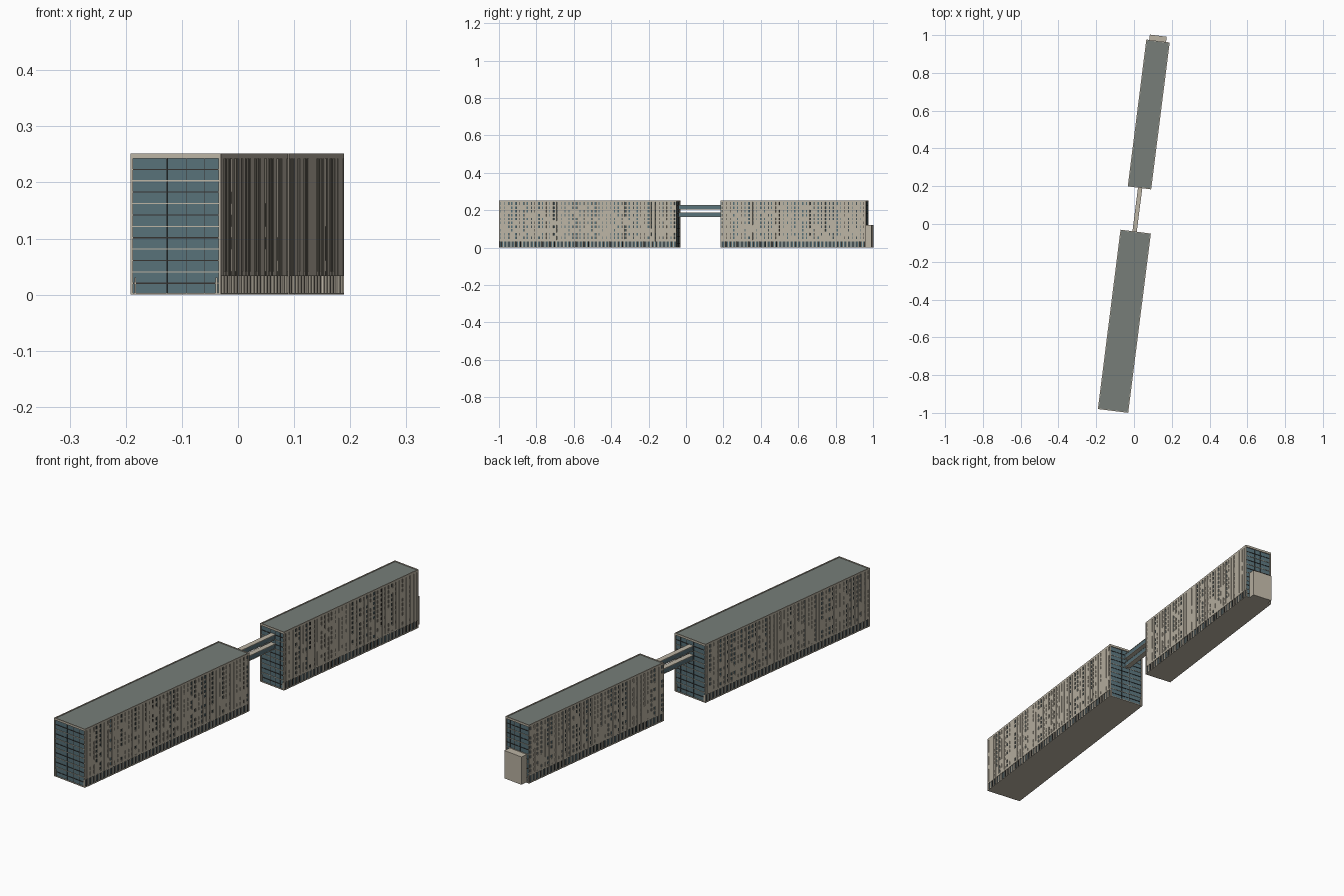
import bpy, bmesh, math, random
from mathutils import Matrix, Vector

if "Cube" in bpy.data.objects:
    bpy.data.objects.remove(bpy.data.objects["Cube"])

random.seed(4)
ANGLE = math.radians(-7.2)
HEIGHT = 0.252
FLOOR = 0.0203
RELIEF = 0.004


def material(name, rgb):
    m = bpy.data.materials.new(name)
    m.diffuse_color = (*[(c / 255) ** 2.2 for c in rgb], 1)
    m.use_nodes = True
    m.node_tree.nodes["Principled BSDF"].inputs["Base Color"].default_value = m.diffuse_color
    return m


CONCRETE = material("beige concrete", (186, 178, 162))
GLASS = material("blue grey glass", (88, 112, 120))
ROOF = material("grey roof", (118, 125, 120))
DARK = material("dark metal", (56, 54, 52))


class Part:
    """Collects boxes, given by min and max corners, into one object."""

    def __init__(self, name, mat, place):
        self.name, self.mat, self.place, self.bm = name, mat, place, bmesh.new()

    def box(self, x0, x1, y0, y1, z0, z1):
        size = Vector((x1 - x0, y1 - y0, z1 - z0))
        mid = Vector((x0 + x1, y0 + y1, z0 + z1)) / 2
        bmesh.ops.create_cube(self.bm, size=1,
                              matrix=Matrix.Translation(mid) @ Matrix.Diagonal((*size, 1)))

    def side_box(self, side, x0, x1, *rest):
        self.box(*sorted((side * x0, side * x1)), *rest)

    def finish(self):
        me = bpy.data.meshes.new(self.name)
        self.bm.to_mesh(me)
        self.bm.free()
        me.materials.append(self.mat)
        ob = bpy.data.objects.new(self.name, me)
        ob.matrix_world = self.place
        bpy.context.collection.objects.link(ob)


def placed(x, y):
    return Matrix.Translation((x, y, 0)) @ Matrix.Rotation(ANGLE, 4, "Z")


def block(name, x, y, width, length):
    place = placed(x, y)
    w, l, r = width / 2, length / 2, RELIEF
    parts = {k: Part(f"{name}_{k}", m, place) for k, m in (
        ("glass_core", GLASS), ("roof", ROOF), ("base_slab", CONCRETE), ("parapet", CONCRETE),
        ("piers", CONCRETE), ("spandrels", CONCRETE), ("ground_columns", CONCRETE),
        ("end_frames", CONCRETE), ("end_floor_lines", CONCRETE), ("dark_lines", DARK))}
    parts["glass_core"].box(-w + r, w - r, -l + r, l - r, 0.003, 0.247)
    parts["roof"].box(-w + r, w - r, -l + r, l - r, 0.247, 0.249)
    parts["base_slab"].box(-w, w, -l, l, 0, 0.003)

    # Parapet ring
    for s in (-1, 1):
        parts["parapet"].side_box(s, w - r, w, -l, l, 0.243, HEIGHT)
        y0, y1 = sorted((s * l, s * (l - r)))
        parts["parapet"].box(-w + r, w - r, y0, y1, 0.243, HEIGHT)

    # Long facades: irregular piers, floor spandrels and ground-floor columns
    bays = round(length / 0.0205)
    step = length / bays
    for s in (-1, 1):
        parts["spandrels"].side_box(s, w - r, w - 0.0005, -l + r, l - r, 0.033, 0.041)
        for f in range(2, 12):
            z = f * FLOOR + 0.0005
            parts["spandrels"].side_box(s, w - r, w - 0.0015, -l + r, l - r, z - 0.0035, z + 0.0035)
        edge = -l
        for b in range(bays):
            gap = random.choice((0.003, 0.005, 0.007, 0.0095))
            mid = -l + (b + 0.5) * step + random.uniform(-0.002, 0.002)
            parts["piers"].side_box(s, w - r, w, edge, mid - gap / 2, 0.033, 0.243)
            edge = mid + gap / 2
            # Blind panels close some windows of a bay
            for f in random.sample(range(2, 11), 2) + ([4] if b % 3 else []):
                z = f * FLOOR
                parts["spandrels"].side_box(s, w - r, w - 0.001, mid - gap / 2, mid + gap / 2,
                                            z, z + FLOOR)
            # Thin dark jamb beside the window
            parts["dark_lines"].side_box(s, w - r, w - 0.0025, edge - 0.0015, edge, 0.041, 0.243)
            yc = -l + b * step
            parts["ground_columns"].side_box(s, w - r, w - 0.001, yc, yc + 0.006, 0.003, 0.033)
            parts["dark_lines"].side_box(s, w - r, w - 0.003, yc + 0.011, yc + 0.015, 0.003, 0.033)
        parts["piers"].side_box(s, w - r, w, edge, l, 0.033, 0.243)

    # Glazed end walls: corner posts, alternating floor lines and mullions
    for e in (-1, 1):
        def end(part, x0, x1, depth, z0, z1):
            y0, y1 = sorted((e * (l - r), e * (l - r + depth)))
            parts[part].box(x0, x1, y0, y1, z0, z1)
        for s in (-1, 1):
            x0, x1 = sorted((s * w, s * (w - r)))
            end("end_frames", x0, x1, r, 0.003, 0.243)
            xp = s * (w - 0.008)
            end("end_frames", xp - 0.0015, xp + 0.0015, 0.003, 0.003, 0.031)
        for f in range(1, 12):
            z = f * FLOOR
            end("end_floor_lines" if f % 2 == 0 else "dark_lines",
                -w + r, w - r, 0.002, z - 0.001, z + 0.001)
        for t in (-0.1, 0.12, 0.32):
            end("dark_lines", width * t - 0.0006, width * t + 0.0006, 0.0015, 0.003, 0.243)
    for p in parts.values():
        p.finish()


block("long_block", -0.051, -0.515, 0.162, 0.957)
block("short_block", 0.078, 0.58, 0.125, 0.784)

# Low annex at the back end of the short block
annex = Part("rear_annex", CONCRETE, placed(0.078, 0.58))
annex.box(-0.047, 0.043, 0.385, 0.42, 0, 0.12)
annex.finish()

# Two stacked footbridges between the blocks
place = placed(0.018, 0.077)
bridge_glass = Part("bridge_glass", GLASS, place)
bridge_slabs = Part("bridge_slabs", CONCRETE, place)
for z in (0.164, 0.204):
    bridge_glass.box(-0.0105, 0.0105, -0.118, 0.118, z + 0.002, z + 0.02)
    for zz in (z, z + 0.02):
        bridge_slabs.box(-0.0115, 0.0115, -0.118, 0.118, zz, zz + 0.0025)
bridge_glass.finish()
bridge_slabs.finish()
